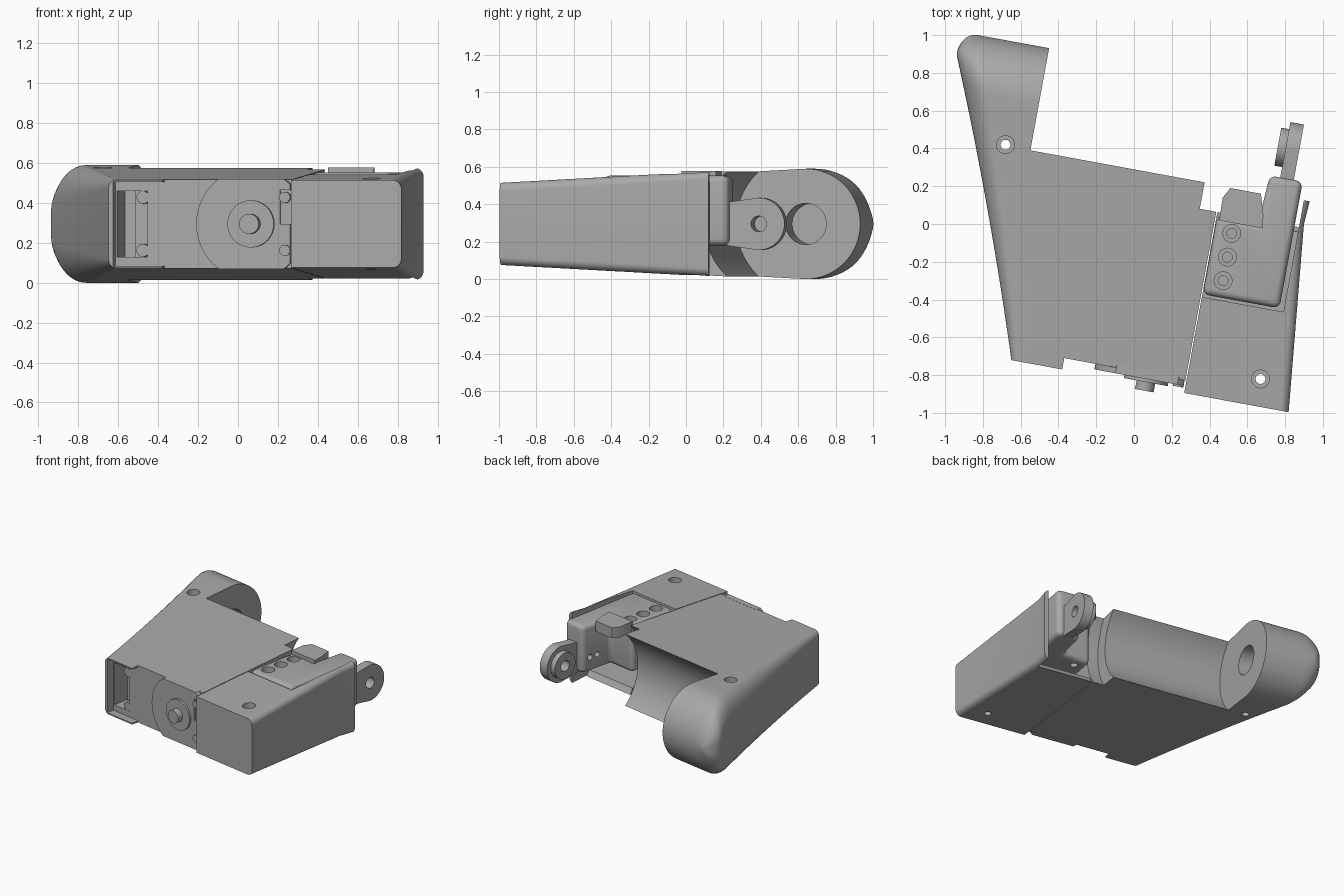
import bpy, bmesh, math
from mathutils import Matrix, Vector

old = bpy.data.objects.get("Cube")
if old:
    bpy.data.objects.remove(old, do_unlink=True)

grey = bpy.data.materials.new("grey")
grey.use_nodes = True
GREY = (0.40, 0.40, 0.40, 1)
grey.diffuse_color = GREY
grey.node_tree.nodes["Principled BSDF"].inputs["Base Color"].default_value = GREY

# Everything is drawn in a frame turned about z, with z measured from mid height
FRAME = Matrix.Translation((0, 0, 0.295)) @ Matrix.Rotation(math.radians(-10.4), 4, 'Z')
AXIS_V = 0.54        # v of the pivot axis that runs along u
FRONT = -0.826


def loft(name, rings):
    """Skin a list of equal-length rings and cap both ends."""
    bm = bmesh.new()
    rows = [[bm.verts.new(FRAME @ Vector(p)) for p in ring] for ring in rings]
    n = len(rows[0])
    for a, b in zip(rows, rows[1:]):
        for i in range(n):
            bm.faces.new((a[i], a[(i + 1) % n], b[(i + 1) % n], b[i]))
    bm.faces.new(rows[0])
    bm.faces.new(rows[-1])
    bmesh.ops.recalc_face_normals(bm, faces=bm.faces)
    mesh = bpy.data.meshes.new(name)
    bm.to_mesh(mesh)
    bm.free()
    mesh.materials.append(grey)
    ob = bpy.data.objects.new(name, mesh)
    bpy.context.collection.objects.link(ob)
    return ob


def prism(name, outline, axis, a, b):
    place = {'u': lambda p, t: (t, p[0], p[1]),
             'v': lambda p, t: (p[0], t, p[1]),
             'z': lambda p, t: (p[0], p[1], t)}[axis]
    return loft(name, [[place(p, t) for p in outline] for t in (a, b)])


def box(name, u, v, z):
    return prism(name, [(u[0], v[0]), (u[1], v[0]), (u[1], v[1]), (u[0], v[1])], 'z', *z)


def circle(x, y, r, n=48):
    return [(x + r * math.cos(math.tau * i / n), y + r * math.sin(math.tau * i / n)) for i in range(n)]


def modify(ob, kind, **settings):
    mod = ob.modifiers.new(kind.title(), kind)
    for key, value in settings.items():
        setattr(mod, key, value)
    bpy.context.view_layer.objects.active = ob
    bpy.ops.object.modifier_apply(modifier=mod.name)


def cut(ob, *cutters, operation='DIFFERENCE'):
    for c in cutters:
        modify(ob, 'BOOLEAN', operation=operation, object=c, solver='EXACT')
        bpy.data.objects.remove(c, do_unlink=True)


def screw_hole(ob, u, v, top, outer=0.047, inner=0.026):
    cut(ob, prism("cutter", circle(u, v, outer, 32), 'z', top - 0.05, 1),
        prism("cutter", circle(u, v, inner, 24), 'z', -1, 1))


def half_height(v):
    if v <= AXIS_V:
        return 0.22 + (v - FRONT) * 0.055
    return math.sqrt(max(0.295 ** 2 - (v - AXIS_V) ** 2, 0.0001))


def section(v, inner, outer, fu, fz):
    """Cross-section with a square inner side and a rounded outer side."""
    h = half_height(v)
    fz = min(fz, h * 0.8)
    s = 1 if inner > outer else -1
    arc = []
    for i in range(11):
        t = math.pi / 2 * i / 10
        arc.append((outer + s * fu * (1 - math.sin(t)), h - fz * (1 - math.cos(t))))
    pts = [(inner, h)] + arc + [(x, -z) for x, z in reversed(arc)] + [(inner, -h)]
    return [(x, v, z) for x, z in pts]


# Main body with the long rounded horn
def left_side(v):
    d = v + 0.042
    u = -0.785 - 0.376 * d - 0.03 * d * d
    if v > 0.716:
        k = min((v - 0.716) / 0.118, 1)
        u = -1.087 + 0.09 * (1 - math.sqrt(1 - k * k))
    return u


stations = [FRONT + (AXIS_V - FRONT) * i / 20 for i in range(21)]
stations += [AXIS_V + 0.2945 * math.sin(math.pi / 2 * i / 16) for i in range(1, 17)]
rings = []
for v in stations:
    k = min((v - FRONT) / (AXIS_V - FRONT), 1)
    rings.append(section(v, 0.417, left_side(v), 0.04 + 0.1 * k, 0.04 + 0.15 * k))
body = loft("main_body", rings)
cut(body,
    # concave grip channel and its wider step
    prism("cutter", circle(AXIS_V, 0, 0.38, 96), 'u', -0.61, 1),
    prism("cutter", circle(AXIS_V, 0, 0.483, 96), 'u', 0.328, 1),
    # pivot bore in the horn
    prism("cutter", circle(AXIS_V, 0, 0.11), 'u', -0.8, -0.5),
    # recessed front and port
    box("cutter", (-0.235, 0.5), (-1, -0.765), (-0.5, 0.5)),
    box("cutter", (-0.485, 0.5), (-1, -0.765), (-0.21, 0.21)),
    box("cutter", (-0.475, -0.32), (-1, -0.72), (-0.165, 0.165)),
    box("cutter", (-0.475, -0.39), (-1, -0.55), (-0.165, 0.165)))
screw_hole(body, -0.745, 0.29, 0.28)

# Front mounting disc, clipped to the body height
disc = prism("front_disc", circle(0.213, 0, 0.28, 96), 'v', -0.795, -0.75)
cut(disc, box("clip", (-0.2, 0.412), (-0.9, -0.6), (-0.225, 0.225)), operation='INTERSECT')
cut(disc, box("cutter", (0.36, 0.6), (-0.9, -0.78), (0, 0.17)))
prism("connector_ring", circle(0.213, 0, 0.118), 'v', -0.812, -0.78)
prism("connector_pin", circle(0.213, 0, 0.05), 'v', -0.858, -0.8)

# Front screws, one pair at the port and one at the disc
for z in (-0.133, 0.133):
    prism("port_screw", circle(-0.345, z, 0.032, 24), 'v', -0.765, -0.7)
    prism("disc_screw", circle(0.385, z, 0.028, 24), 'v', -0.805, -0.77)

# Side pod, open at the back with a thin outer wall
pod_rings = [section(v, 0.423, u, 0.045, 0.045)
             for v, u in ((-0.832, 0.985), (0.162, 0.885), (0.286, 0.893))]
pod = loft("side_pod", pod_rings)
cut(pod,
    box("cutter", (0.3, 0.862), (-0.315, 0.5), (-0.23, 0.5)),
    prism("cutter", circle(AXIS_V, 0, 0.483, 96), 'u', 0.3, 0.862))
screw_hole(pod, 0.807, -0.686, 0.23)

# Insert block with a rear lug
block = prism("insert_block", [(0.425, -0.3), (0.838, -0.3), (0.838, 0.382), (0.661, 0.382),
                               (0.645, 0.118), (0.425, 0.118)], 'z', -0.115, 0.258)
modify(block, 'BEVEL', width=0.035, segments=5, limit_method='ANGLE')
for v in (0.045, -0.083, -0.21):
    screw_hole(block, 0.518, v, 0.255)
for v in (0.24, 0.31):
    cut(block, prism("cutter", circle(v, 0.0, 0.022, 24), 'u', 0.6, 0.7))

# Top catch plate behind the block
prism("catch_plate", [(0.44, 0.1), (0.675, 0.1), (0.665, 0.17), (0.632, 0.279),
                      (0.467, 0.279), (0.437, 0.223)], 'z', 0.2, 0.282)

# Pivot link with a boss, sharing the horn axis
eye = [(AXIS_V + 0.14 * math.sin(t), 0.14 * math.cos(t))
       for t in (math.pi * i / 32 for i in range(33))]
link = prism("pivot_link", [(0.36, 0.115)] + eye + [(0.36, -0.115)], 'u', 0.717, 0.79)
boss = prism("link_boss", circle(AXIS_V, 0, 0.102), 'u', 0.675, 0.718)
for ob in (link, boss):
    cut(ob, prism("cutter", circle(AXIS_V, 0, 0.042, 32), 'u', 0.5, 1))

# Smooth curved faces, keep edges sharp
for ob in bpy.context.scene.objects:
    ob.select_set(ob.type == 'MESH')
bpy.ops.object.shade_smooth_by_angle(angle=math.radians(30))
